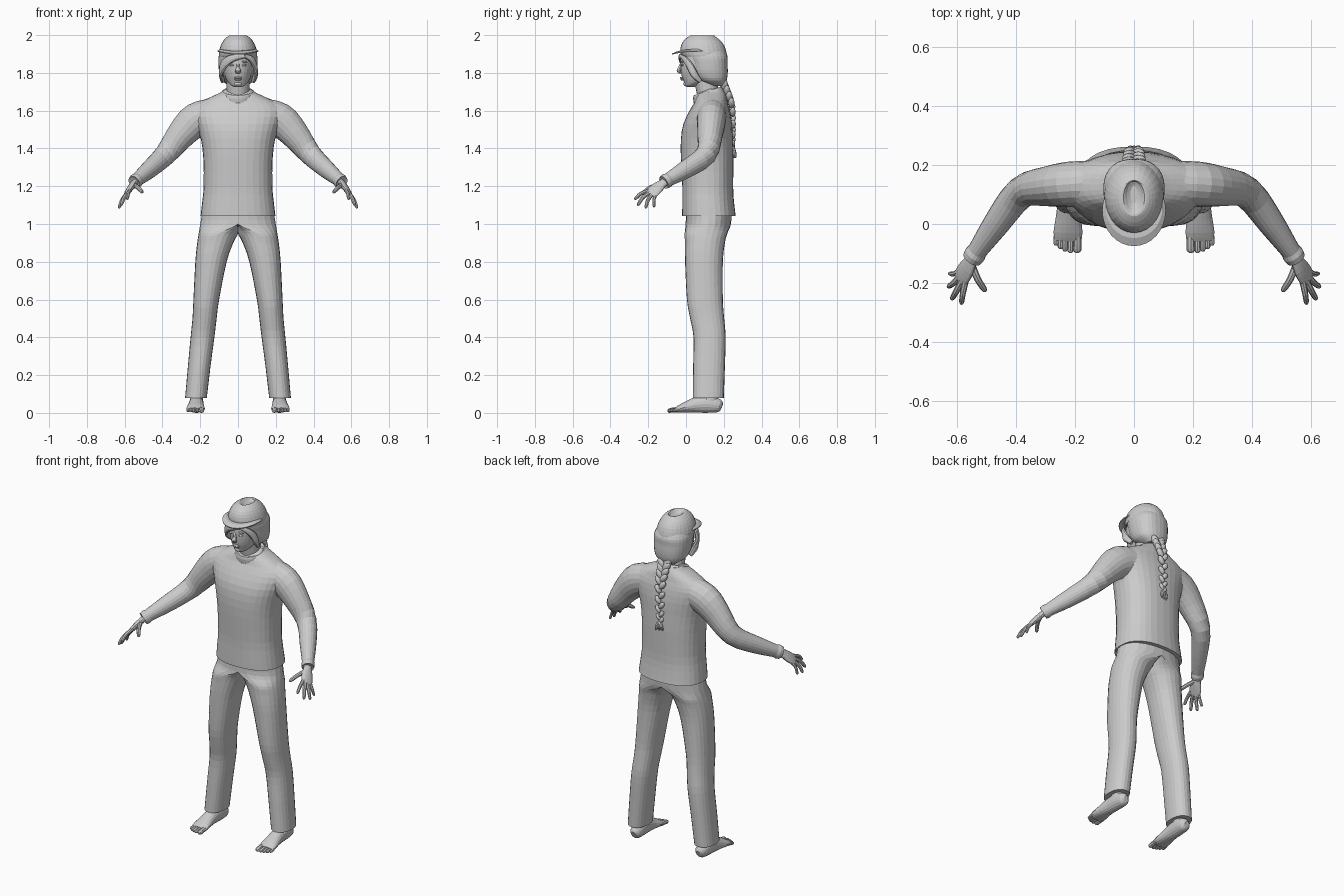
import bpy, bmesh, math
from mathutils import Vector, Matrix, Euler


def smooth(rows, k):
    """Catmull-Rom interpolation of parameter rows."""
    out, n = [], len(rows)
    for i in range(n - 1):
        a, b, c, d = (rows[min(max(j, 0), n - 1)] for j in (i - 1, i, i + 1, i + 2))
        for s in range(k):
            t = s / k
            out.append([0.5 * (2 * q + (r - p) * t + (2 * p - 5 * q + 4 * r - w) * t * t
                               + (3 * q - p - 3 * r + w) * t ** 3)
                        for p, q, r, w in zip(a, b, c, d)])
    return out + [list(rows[-1])]


def loft(bm, rings):
    vs = [[bm.verts.new(p) for p in r] for r in rings]
    n = len(vs[0])
    for a, b in zip(vs, vs[1:]):
        for i in range(n):
            j = (i + 1) % n
            bm.faces.new((a[i], a[j], b[j], b[i]))
    bm.faces.new(vs[0][::-1])
    bm.faces.new(vs[-1])


def tube(bm, rows, ref=(1, 0, 0), n=24, k=3, p=1.0, axis=None):
    """Rows are (x, y, z, radius along ref, other radius)."""
    rows = smooth(rows, k)
    pts = [Vector(r[:3]) for r in rows]
    rings = []
    for i, r in enumerate(rows):
        t = Vector(axis) if axis else pts[min(i + 1, len(pts) - 1)] - pts[max(i - 1, 0)]
        t.normalize()
        u = Vector(ref) - t * t.dot(Vector(ref))
        u.normalize()
        v = t.cross(u)
        ring = []
        for s in range(n):
            c, d = math.cos(2 * math.pi * s / n), math.sin(2 * math.pi * s / n)
            ring.append(pts[i] + u * r[3] * math.copysign(abs(c) ** p, c)
                        + v * r[4] * math.copysign(abs(d) ** p, d))
        rings.append(ring)
    loft(bm, rings)


def blob(bm, loc, size, rot=(0, 0, 0), seg=12):
    m = Matrix.LocRotScale(Vector(loc), Euler(rot), Vector(size))
    bmesh.ops.create_uvsphere(bm, u_segments=seg, v_segments=8, radius=1, matrix=m)


def make(name, bm, mirror=False):
    bmesh.ops.recalc_face_normals(bm, faces=bm.faces[:])
    me = bpy.data.meshes.new(name)
    bm.to_mesh(me)
    bm.free()
    ob = bpy.data.objects.new(name, me)
    bpy.context.collection.objects.link(ob)
    if mirror:
        ob.modifiers.new("mirror", 'MIRROR').use_clip = True
    return ob


Z = (0, 0, 1)

# Sweater body
bm = bmesh.new()
tube(bm, [(0, y, z, rx, ry) for z, y, rx, ry in (
    (1.035, .122, .20, .143), (1.12, .117, .19, .137), (1.2, .115, .182, .135),
    (1.35, .112, .184, .14), (1.45, .11, .197, .138), (1.53, .115, .22, .13),
    (1.6, .126, .235, .108), (1.64, .132, .205, .09), (1.67, .134, .15, .082),
    (1.695, .137, .095, .07), (1.715, .15, .07, .045))], n=32, k=2, p=.85, axis=Z)
sweater = make("sweater", bm)

# Sleeves, merged into the body
bm = bmesh.new()
tube(bm, [(.12, .14, 1.585, .08, .075), (.22, .135, 1.553, .093, .078),
          (.30, .127, 1.475, .078, .068), (.385, .108, 1.367, .06, .056),
          (.468, .0, 1.29, .049, .046), (.53, -.088, 1.238, .037, .034),
          (.548, -.115, 1.222, .033, .031)], ref=Z, n=20)
sleeves = make("sleeves", bm, True)
mod = sweater.modifiers.new("union", 'BOOLEAN')
mod.operation, mod.solver, mod.object = 'UNION', 'EXACT', sleeves
bpy.context.view_layer.objects.active = sweater
bpy.ops.object.modifier_apply(modifier="union")
bpy.data.objects.remove(sleeves)
soft = sweater.modifiers.new("soften", 'SMOOTH')
soft.factor, soft.iterations = .5, 2

# Sweater collar and cuffs
bm = bmesh.new()
tube(bm, [(0, .125, 1.668, .093, .088), (0, .118, 1.69, .09, .084),
          (0, .113, 1.704, .082, .075), (0, .113, 1.70, .07, .064)],
     n=28, k=2, axis=(0, -.3, .95))
make("collar", bm)
bm = bmesh.new()
tube(bm, [(.532, -.091, 1.236, .036, .034), (.54, -.103, 1.229, .04, .037),
          (.55, -.118, 1.22, .037, .034), (.548, -.115, 1.222, .028, .026)],
     ref=Z, n=18, k=1, axis=(.5, -.73, -.46))
make("cuffs", bm, True)

# Trousers: each ring has separate inner and outer widths, meeting at the centre line
bm = bmesh.new()
rings = []
for z, cx, inn, out, cy, ry in smooth((
        (.08, .222, .057, .058, .118, .082), (.25, .205, .06, .06, .122, .084),
        (.4, .188, .063, .063, .125, .085), (.5, .177, .064, .064, .112, .09),
        (.6, .168, .068, .068, .1, .095), (.8, .143, .083, .083, .095, .1),
        (.9, .12, .095, .096, .1, .106), (.95, .1, .1, .108, .106, .113),
        (1.0, 0, 0, .2, .118, .12), (1.06, 0, 0, .19, .12, .12)), 3):
    ring = []
    for s in range(24):
        c, d = math.cos(math.tau * s / 24), math.sin(math.tau * s / 24)
        x = cx + (out if c > 0 else inn) * math.copysign(abs(c) ** .9, c)
        ring.append((max(x, 0), cy + ry * math.copysign(abs(d) ** .9, d), z))
    rings.append(ring)
loft(bm, rings)
inner = [f for f in bm.faces if all(v.co.x < 1e-4 for v in f.verts)]
bmesh.ops.delete(bm, geom=inner, context='FACES')
make("trousers", bm, True)

# Feet with ankles and toes
bm = bmesh.new()
tube(bm, [(.217, .19, .032, .014, .02), (.217, .175, .037, .032, .035),
          (.219, .13, .046, .038, .046), (.221, .07, .045, .039, .045),
          (.223, .02, .035, .043, .034), (.224, -.025, .024, .049, .023),
          (.225, -.055, .015, .046, .013)], n=18, k=2)
tube(bm, [(.22, .125, .04, .036, .045), (.22, .128, .09, .034, .042),
          (.218, .13, .16, .036, .04)], n=16, k=2)
for x, tip, r in ((.193, -.097, .0145), (.216, -.098, .0105), (.234, -.093, .01),
                  (.25, -.085, .0095), (.265, -.073, .009)):
    tube(bm, [(x, -.04, .018, r, r), (x, tip + .025, .015, r * .95, r * .9),
              (x, tip + .008, .0115, r, r * .8), (x, tip, .010, r * .5, r * .45)], n=8, k=2)
make("feet", bm, True)

# Hands: palm, four fingers and thumb
bm = bmesh.new()
tube(bm, [(.53, -.09, 1.235, .024, .02), (.55, -.12, 1.217, .024, .017),
          (.566, -.148, 1.195, .034, .017), (.582, -.173, 1.172, .037, .014),
          (.592, -.19, 1.156, .032, .01)], ref=(-.4, -.75, .4), n=14, k=2)
for base, tip, r in (((.573, -.195, 1.178), (.587, -.273, 1.132), .010),
                     ((.584, -.192, 1.166), (.62, -.257, 1.10), .0105),
                     ((.592, -.178, 1.157), (.632, -.215, 1.085), .010),
                     ((.595, -.16, 1.155), (.628, -.17, 1.09), .0085),
                     ((.553, -.135, 1.208), (.505, -.23, 1.168), .0115)):
    b, t = Vector(base), Vector(tip)
    mid = b.lerp(t, .5) + Vector((.002, -.005, .006))
    tube(bm, [(*b, r * 1.1, r * 1.1), (*mid, r, r), (*b.lerp(t, .9), r * .85, r * .85),
              (*t, r * .4, r * .4)], ref=Z, n=8, k=3)
make("hands", bm, True)

# Neck and head
bm = bmesh.new()
tube(bm, [(0, .13, 1.64, .065, .062), (0, .115, 1.70, .06, .06),
          (0, .1, 1.78, .06, .06)], n=20, axis=Z)
make("neck", bm)
bm = bmesh.new()
tube(bm, [(0, y, z, rx, ry) for z, y, rx, ry in (
    (1.724, .025, .015, .018), (1.732, .028, .033, .033), (1.75, .045, .052, .055),
    (1.78, .066, .068, .088), (1.82, .075, .079, .103), (1.87, .08, .084, .109),
    (1.92, .085, .08, .105), (1.96, .085, .05, .07))], n=28, k=3, axis=Z)
make("head", bm)

# Facial features
bm = bmesh.new()
tube(bm, [(0, -.024, 1.855, .007, .006), (0, -.032, 1.83, .009, .01),
          (0, -.038, 1.81, .015, .012), (0, -.03, 1.798, .011, .01)], n=10, axis=Z)
blob(bm, (0, -.022, 1.774), (.022, .011, .005))
blob(bm, (0, -.019, 1.765), (.019, .011, .006))
blob(bm, (0, -.001, 1.742), (.02, .013, .012))
for s in (-1, 1):
    blob(bm, (s * .031, -.019, 1.841), (.014, .008, .006))
    blob(bm, (s * .032, -.019, 1.859), (.019, .009, .004), (0, s * .12, 0))
make("face_features", bm)

# Hair cap and locks sweeping round the face
bm = bmesh.new()
tube(bm, [(0, y, z, rx, ry) for z, y, rx, ry in (
    (1.73, .165, .045, .035), (1.76, .14, .085, .075), (1.80, .127, .099, .094),
    (1.85, .12, .104, .1), (1.89, .112, .102, .107), (1.93, .1, .085, .095))],
    n=28, k=3, p=.85, axis=Z)
tube(bm, [(.035, -.028, 1.89, .012, .008), (-.03, -.03, 1.878, .02, .01),
          (-.072, -.005, 1.848, .026, .012), (-.09, .035, 1.80, .025, .012),
          (-.08, .075, 1.755, .012, .01)], ref=Z, n=10, k=4)
tube(bm, [(.035, -.028, 1.89, .01, .008), (.07, -.006, 1.873, .017, .01),
          (.09, .022, 1.835, .02, .011), (.093, .045, 1.79, .02, .012),
          (.08, .075, 1.755, .012, .01)], ref=Z, n=10, k=4)
make("hair", bm)

# Braid: alternating overlapping lobes, tie and loose end
bm = bmesh.new()
path = smooth([(1.74, .20), (1.69, .222), (1.62, .245), (1.5, .25), (1.41, .248)], 4)
for i, (z, y) in enumerate(path):
    f, s = 1 - .028 * i, 1 if i % 2 else -1
    blob(bm, (s * .018 * f, y, z), (.021 * f, .021 * f, .037 * f), (0, s * .6, 0))
blob(bm, (0, .25, 1.395), (.013, .013, .008))
for s in (-1, 0, 1):
    tube(bm, [(0, .25, 1.40, .009, .009), (s * .012, .256, 1.375, .013, .011),
              (s * .02, .255 + .008 * s, 1.35, .003, .003)], n=8, k=2)
make("braid", bm)

# Hat crown with a pinched top
bm = bmesh.new()
tube(bm, [(0, y, z, rx, ry) for z, y, rx, ry in (
    (1.885, .1, .101, .118), (1.91, .092, .101, .122), (1.945, .088, .091, .114),
    (1.975, .085, .074, .094), (1.995, .085, .052, .066), (1.999, .09, .036, .058),
    (1.988, .098, .024, .047), (1.98, .10, .012, .03))], n=28, k=2, axis=Z)
make("hat_crown", bm)

# Hat brim, drooping at the front
bm = bmesh.new()
tube(bm, [(0, .05, 1.906, .095, .1), (0, .046, 1.897, .107, .12),
          (0, .046, 1.902, .108, .121), (0, .052, 1.914, .096, .1)], n=32, k=1, axis=Z)
for v in bm.verts:
    v.co.z += 1.3 * v.co.x ** 2
make("hat_brim", bm)
